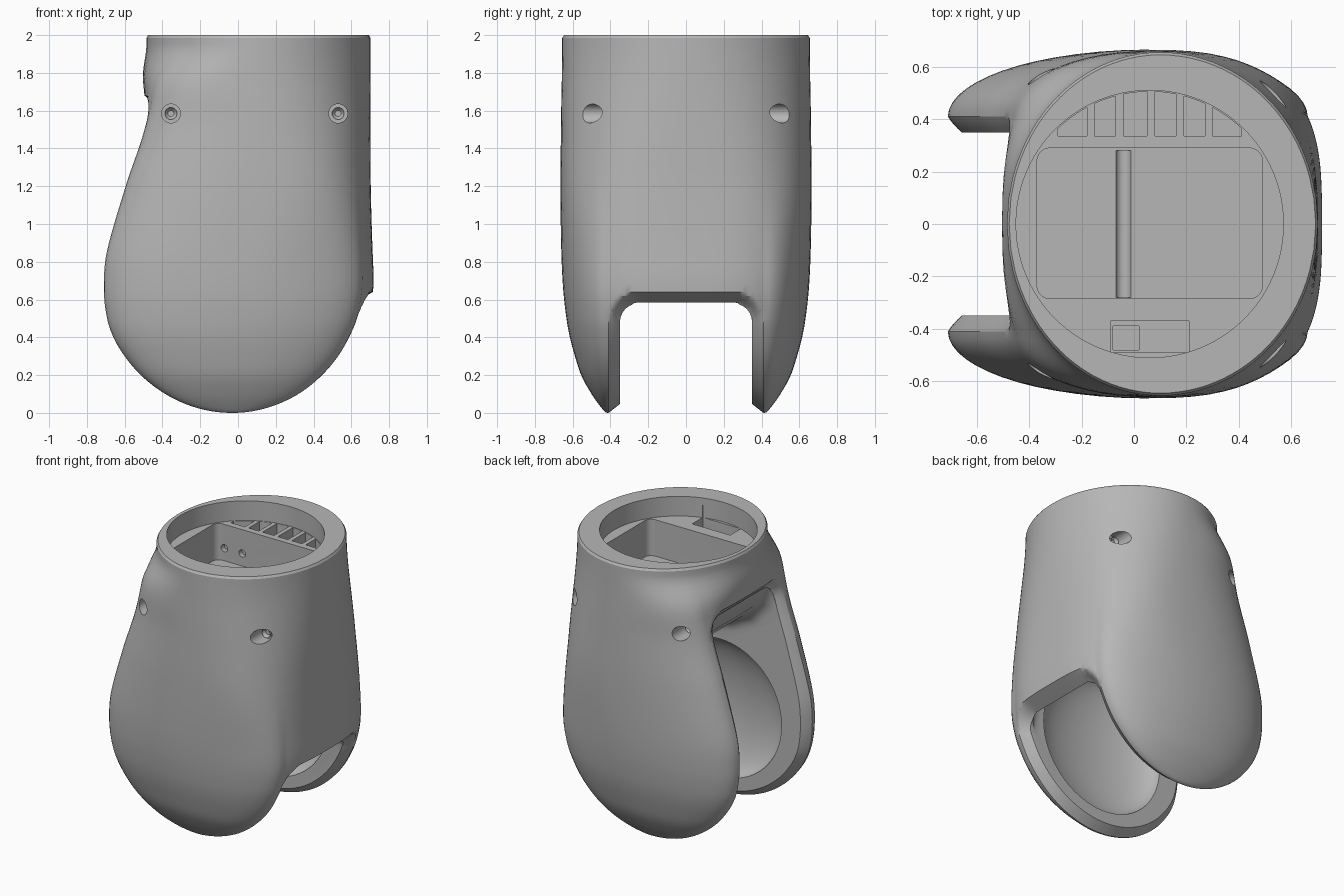
import bpy, bmesh, math
from mathutils import Matrix, Vector

cube = bpy.data.objects.get("Cube")
if cube:
    bpy.data.objects.remove(cube)

grey = bpy.data.materials.new("plain grey")
grey.use_nodes = True
grey.diffuse_color = (0.47, 0.47, 0.47, 1)
grey.node_tree.nodes["Principled BSDF"].inputs["Base Color"].default_value = (0.47, 0.47, 0.47, 1)


def make(name, bm):
    bmesh.ops.recalc_face_normals(bm, faces=bm.faces[:])
    mesh = bpy.data.meshes.new(name)
    bm.to_mesh(mesh)
    bm.free()
    mesh.materials.append(grey)
    ob = bpy.data.objects.new(name, mesh)
    bpy.context.collection.objects.link(ob)
    return ob


def activate(ob):
    bpy.ops.object.select_all(action='DESELECT')
    ob.select_set(True)
    bpy.context.view_layer.objects.active = ob


def carve(cutter):
    """Subtract a cutter from the shell and discard it."""
    cutter.hide_render = True
    activate(shell)
    mod = shell.modifiers.new("cut", 'BOOLEAN')
    mod.operation, mod.solver, mod.object = 'DIFFERENCE', 'EXACT', cutter
    bpy.ops.object.modifier_apply(modifier=mod.name)
    bpy.data.objects.remove(cutter)


def prism(name, points, offset, bevel=0.0, pick=None):
    """Extrude a closed loop of points by offset, rounding the picked edges."""
    bm = bmesh.new()
    face = bm.faces.new([bm.verts.new(p) for p in points])
    new = bmesh.ops.extrude_face_region(bm, geom=[face])["geom"]
    bmesh.ops.translate(bm, vec=offset, verts=[v for v in new if isinstance(v, bmesh.types.BMVert)])
    if bevel:
        edges = [e for e in bm.edges if pick(e)]
        bmesh.ops.bevel(bm, geom=edges, offset=bevel, segments=6, profile=0.5, affect='EDGES')
    return make(name, bm)


def box(name, x0, x1, y0, y1, z0, z1, bevel=0.0):
    upright = lambda e: abs(e.verts[0].co.z - e.verts[1].co.z) > 0.01
    pts = [(x0, y0, z0), (x1, y0, z0), (x1, y1, z0), (x0, y1, z0)]
    return prism(name, pts, (0, 0, z1 - z0), bevel, upright)


def rod(name, start, end, radius, segments=32):
    start, end = Vector(start), Vector(end)
    d = end - start
    bm = bmesh.new()
    matrix = Matrix.Translation((start + end) / 2) @ d.to_track_quat('Z', 'Y').to_matrix().to_4x4()
    bmesh.ops.create_cone(bm, cap_ends=True, segments=segments, radius1=radius, radius2=radius,
                          depth=d.length, matrix=matrix)
    return make(name, bm)


def ramp(z, lo, hi):
    t = min(1, max(0, (z - lo) / (hi - lo)))
    return t * t * (3 - 2 * t)


# Side outline: height, edge at -x, edge at +x, half depth
KEYS = [(0, -.035, -.025, .415), (.03, -.23, .165, .45), (.1, -.385, .32, .50), (.2, -.515, .445, .555),
        (.3, -.60, .53, .588), (.4, -.66, .588, .615), (.5, -.693, .63, .633), (.65, -.71, .66, .65),
        (.85, -.695, .665, .66), (1.2, -.595, .655, .665), (1.5, -.495, .63, .662),
        (1.65, -.47, .62, .66), (1.8, -.483, .61, .657), (2, -.485, .60, .655)]


def outline(z, col):
    """Smooth interpolation of the outline over the root of the height."""
    s = [math.sqrt(k[0]) for k in KEYS]
    v = [k[col] for k in KEYS]
    x = math.sqrt(z)
    i = max(j for j in range(len(s) - 1) if s[j] <= x + 1e-9)

    def slope(j):
        a, b = max(j - 1, 0), min(j + 1, len(s) - 1)
        return (v[b] - v[a]) / (s[b] - s[a])
    h = s[i + 1] - s[i]
    t = (x - s[i]) / h
    return ((2*t**3 - 3*t*t + 1) * v[i] + (t**3 - 2*t*t + t) * h * slope(i)
            + (3*t*t - 2*t**3) * v[i + 1] + (t**3 - t*t) * h * slope(i + 1))


RIM, GAP, ARC, ROUND, BEVEL = 0.41, 0.35, 14, 0.16, 0.06
# Columns run from the middle of a side out to the crown of the front or back
INNER = [0, .1, .18, .22, .255, .285, .31, .33, .35, .365, .38, .395]
HALF = [("in", y) for y in INNER] + [("out", k * math.pi / 2 / ARC) for k in range(ARC + 1)]
COLS = [(-1, c) for c in reversed(HALF)] + [(1, c) for c in HALF[1:]]


def rim_depth(y, z, top):
    """How far a point lies inside a round-cornered opening, 0 at its edge to 1 past the bevel."""
    qy, qz = y - (RIM - ROUND), z - (top - ROUND)
    dist = math.hypot(max(qy, 0), max(qz, 0)) + min(max(qy, qz), 0) - ROUND
    return min(1, max(0, -dist / BEVEL))


def point(z, side, col):
    """Point of the shell; below, legs have a crescent section with a bevelled inner rim."""
    sign, (kind, val) = col
    b = outline(z, 3)
    cx = -0.02 + 0.12 * ramp(z, .5, 2)
    left = side < 0
    a_round = cx - outline(z, 1) if left else 0.702 - cx
    a_leg = cx - outline(z, 1) if left else outline(z, 2) - cx
    n = 4 - 2 * ramp(z, 1.5, 1.95) if left else 3.2 - 1.2 * ramp(z, .8, 2)
    w = 1 - (ramp(z, 1.5, 1.95) if left else ramp(z, .6, 1.3))

    def oval(y):
        return a_round * max(0, 1 - (y / b) ** n) ** (1 / n)
    if kind == "out":
        y = RIM + (b - RIM) * math.sin(val)
        x = cx + side * (w * a_leg * math.cos(val) + (1 - w) * oval(y))
        zz = z
    else:
        y = val
        rim = cx + side * (w * a_leg + (1 - w) * oval(RIM))
        wall = rim + side * (oval(y) - oval(RIM)) * ramp(z, .35, .55)
        inset = -0.02 + (rim + 0.02) * 0.925
        d = rim_depth(y, z, 1.68 if left else .64)
        x = d * inset + (1 - d) * wall
        zz = z + max(0, .55 - z) * 0.085 * d
    if z > 1.999:
        x, y = cx + (x - cx) * 0.985, y * 0.985
    return x, sign * y, zz


# Outer shell: rings stacked from the leg tips to the collar
heights = [.44 * (k / 20) ** 2 for k in range(21)] + [.46 + .02 * k for k in range(10)]
heights += [.64 + .86 * k / 20 for k in range(1, 21)] + [1.5 + .02 * k for k in range(1, 10)]
heights += [1.72, 1.76, 1.8, 1.84, 1.88, 1.92, 1.95, 1.985, 2.0]
bm = bmesh.new()
rings = []
for z in heights:
    pts = [point(z, 1, c) for c in COLS] + [point(z, -1, c) for c in reversed(COLS[1:-1])]
    rings.append([bm.verts.new(p) for p in pts])
N, K = len(rings[0]), len(COLS)
for lo, hi in zip(rings, rings[1:]):
    for j in range(N):
        bm.faces.new((lo[j], lo[(j + 1) % N], hi[(j + 1) % N], hi[j]))
for ring in (rings[0], rings[-1]):
    for j in range(K - 1):
        bm.faces.new(list(dict.fromkeys((ring[j], ring[j + 1], ring[N - j - 1], ring[(N - j) % N]))))
shell = make("arm_shell", bm)

# Joint channel between the legs, with an arched ceiling
ceiling = [(1.2, .58), (.61, .58), (.59, .75), (.53, .92), (.42, 1.07), (.27, 1.18), (.08, 1.25),
           (-.1, 1.29), (-.25, 1.36), (-.36, 1.47), (-.42, 1.615), (-1.2, 1.62)]
loop = [(x, -GAP, z) for x, z in ceiling] + [(-1.2, -GAP, -.5), (1.2, -GAP, -.5)]


def ceiling_side(e):
    p, q = (v.co for v in e.verts)
    mid = (p + q) / 2
    return abs(p.y - q.y) < .01 and mid.z > .55 and abs(mid.x) < 1.1


carve(prism("channel_cutter", loop, (0, 2 * GAP, 0), ROUND - BEVEL, ceiling_side))

# Shallow round bowls on the inside of both legs
for side in (-1, 1):
    bm = bmesh.new()
    bmesh.ops.create_uvsphere(bm, u_segments=64, v_segments=24, radius=1)
    bmesh.ops.transform(bm, verts=bm.verts[:], matrix=Matrix.Translation((-.02, side * .345, .62))
                        @ Matrix.Diagonal((.49, .17, .49, 1)) @ Matrix.Rotation(math.pi / 2, 4, 'X'))
    bmesh.ops.bisect_plane(bm, geom=bm.verts[:] + bm.edges[:] + bm.faces[:], plane_co=(0, side * .3, 0),
                           plane_no=(0, -side, 0), clear_outer=True)
    bmesh.ops.holes_fill(bm, edges=[e for e in bm.edges if e.is_boundary])
    carve(make("bowl_cutter", bm))

# Collar recess, compartment with floor groove, and front pocket
DECK = 1.86
carve(rod("recess_cutter", (.06, 0, DECK), (.06, 0, 2.2), .51, 96))
carve(box("compartment_cutter", -.37, .49, -.285, .29, 1.6, 1.95, .05))
carve(rod("groove_cutter", (-.04, -.28, 1.61), (-.04, .28, 1.61), .03, 16))
carve(box("pocket_cutter", -.09, .21, -.49, -.37, 1.79, 1.95))
carve(box("pocket_well_cutter", -.08, .02, -.48, -.39, 1.72, 1.85))

# Row of vent slots following the round wall
ribs = [-.29, -.18, -.15, -.07, -.04, .05, .08, .16, .19, .27, .30, .41]
for x0, x1 in zip(ribs[::2], ribs[1::2]):
    curve = [x1 + (x0 - x1) * k / 6 for k in range(7)]
    back = [(x, max(.345, math.sqrt(.505 ** 2 - (x - .06) ** 2)), 1.72) for x in curve]
    carve(prism("vent_cutter", [(x0, .335, 1.72), (x1, .335, 1.72)] + back, (0, 0, .2)))

# Screw bores with recessed screws, and small holes in the compartment walls
for side, end in ((-1, "front"), (1, "back")):
    for x, depth, name in ((-.355, .44, "right"), (.53, .41, "left")):
        carve(rod("bore_cutter", (x, side * depth, 1.585), (x, side * .8, 1.585), .05))
        screw = rod(f"{end}_{name}_screw", (x, side * (depth - .01), 1.585), (x, side * (depth + .03), 1.585), .032)
        bm = bmesh.new()
        bm.from_mesh(screw.data)
        head = max(bm.faces, key=lambda f: side * f.calc_center_median().y)
        bmesh.ops.inset_region(bm, faces=[head], thickness=.016)
        bmesh.ops.translate(bm, verts=head.verts[:], vec=(0, -side * .02, 0))
        bm.to_mesh(screw.data)
        bm.free()
    for x in (-.17, -.31):
        carve(rod("pin_hole_cutter", (x, side * .2, 1.69), (x, side * .325, 1.69), .026, 20))

# Smooth shading with crisp edges
for ob in list(bpy.context.collection.objects):
    if ob.type == 'MESH' and ob.data.materials and ob.data.materials[0] == grey:
        activate(ob)
        bpy.ops.object.shade_smooth_by_angle(angle=math.radians(28))
